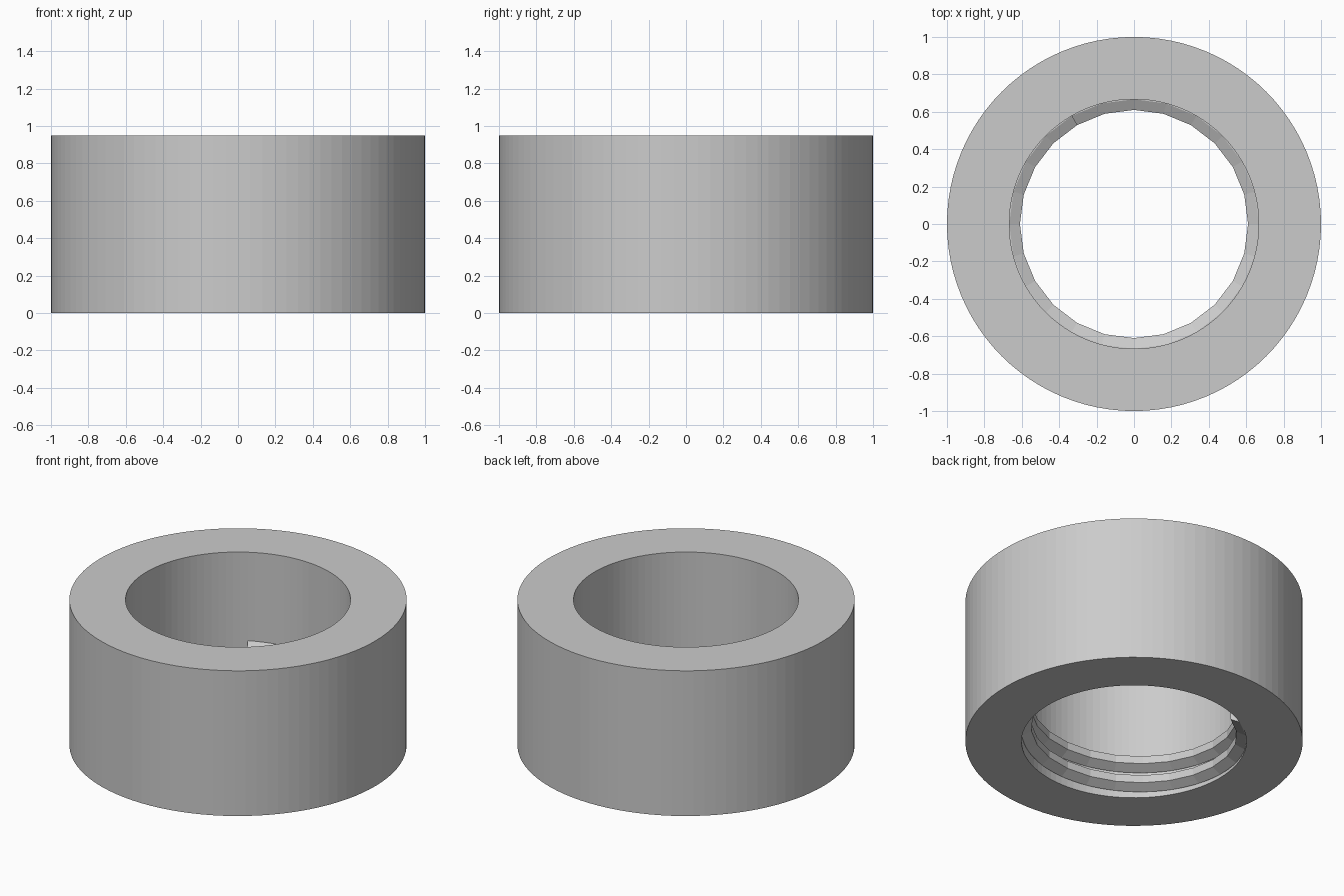
import bpy, bmesh
from math import cos, sin, pi, radians

if "Cube" in bpy.data.objects:
    bpy.data.objects.remove(bpy.data.objects["Cube"], do_unlink=True)

grey = bpy.data.materials.new("plain grey")
grey.use_nodes = True
grey.diffuse_color = (0.6, 0.6, 0.6, 1)
grey.node_tree.nodes["Principled BSDF"].inputs["Base Color"].default_value = (0.6, 0.6, 0.6, 1)

HEIGHT, OUTER, BORE, CREST = 0.95, 1.0, 0.667, 0.61
PITCH, TURNS, STEPS = 0.13, 2, 24
START = radians(120)


def polar(r, a, z):
    return (r * cos(a), r * sin(a), z)


def finish(bm, name):
    bmesh.ops.recalc_face_normals(bm, faces=bm.faces)
    mesh = bpy.data.meshes.new(name)
    bm.to_mesh(mesh)
    bm.free()
    mesh.materials.append(grey)
    obj = bpy.data.objects.new(name, mesh)
    bpy.context.collection.objects.link(obj)
    return obj


def sweep(bm, sections, closed):
    """Skin a list of equal cross-sections; cap the ends when open."""
    rings = [[bm.verts.new(p) for p in s] for s in sections]
    n = len(rings[0])
    pairs = list(zip(rings, rings[1:]))
    if closed:
        pairs.append((rings[-1], rings[0]))
    for a, b in pairs:
        for i in range(n):
            j = (i + 1) % n
            bm.faces.new((a[i], a[j], b[j], b[i]))
    if not closed:
        bm.faces.new(rings[0])
        bm.faces.new(rings[-1])


# Thick plain ring with an open bore
SEGMENTS = 96
profile = [(OUTER, 0), (OUTER, HEIGHT), (BORE, HEIGHT), (BORE, 0)]
bm = bmesh.new()
sweep(bm, [[polar(r, 2 * pi * k / SEGMENTS, z) for r, z in profile]
           for k in range(SEGMENTS)], True)
finish(bm, "ring_body")

# Right-handed thread ridge inside the lower end of the bore
ROOT = BORE + 0.01
ridge = [(ROOT, 0), (BORE, 0), (CREST, 0.03), (CREST, 0.08), (BORE, 0.11), (ROOT, 0.11)]
bm = bmesh.new()
sweep(bm, [[polar(r, START + 2 * pi * k / STEPS, z + PITCH * k / STEPS + 0.001)
            for r, z in ridge] for k in range(TURNS * STEPS + 1)], False)
finish(bm, "inner_thread")
